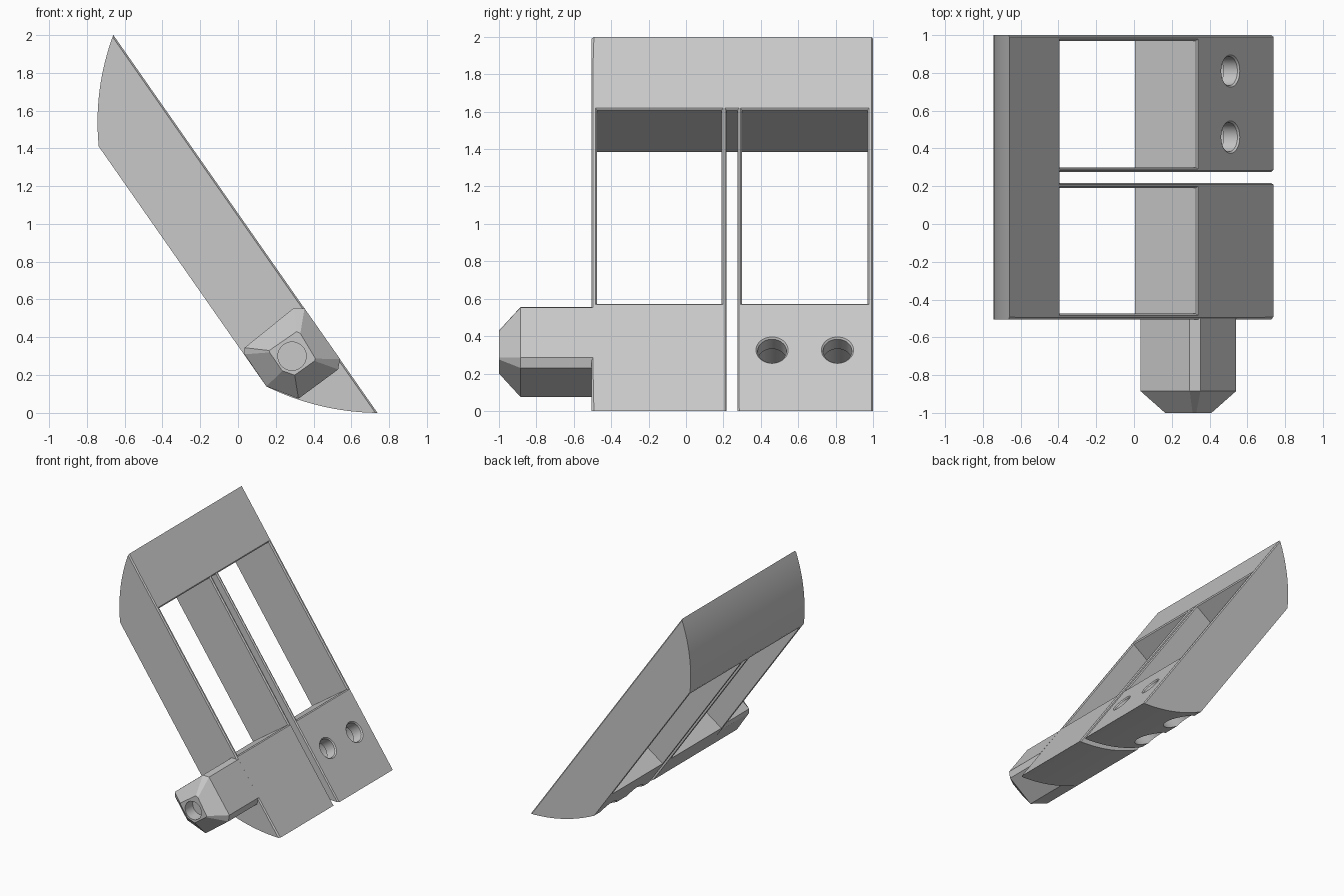
import bpy, bmesh, math
from mathutils import Vector, Matrix

cube = bpy.data.objects.get("Cube")
if cube:
    bpy.data.objects.remove(cube)

grey = bpy.data.materials.new("plain grey")
grey.use_nodes = True
COLOUR = (0.58, 0.58, 0.58, 1)
grey.diffuse_color = COLOUR
grey.node_tree.nodes["Principled BSDF"].inputs["Base Color"].default_value = COLOUR

# Directions of the leaning slab: along its face and out of its face
TOP, TIP = Vector((-0.66, 0, 2)), Vector((0.738, 0, 0))
slope = (TIP - TOP).normalized()
normal = Vector((-slope.z, 0, slope.x))


def make(name, bm):
    bmesh.ops.recalc_face_normals(bm, faces=bm.faces)
    mesh = bpy.data.meshes.new(name)
    bm.to_mesh(mesh)
    bm.free()
    mesh.materials.append(grey)
    ob = bpy.data.objects.new(name, mesh)
    bpy.context.collection.objects.link(ob)
    return ob


def loft(name, rings):
    """Skin rings of equal point count and cap both ends."""
    bm = bmesh.new()
    rows = [[bm.verts.new(p) for p in ring] for ring in rings]
    for a, b in zip(rows, rows[1:]):
        for i in range(len(a)):
            j = (i + 1) % len(a)
            bm.faces.new((a[i], a[j], b[j], b[i]))
    bm.faces.new(rows[0])
    bm.faces.new(rows[-1])
    return make(name, bm)


def at_y(points, y):
    return [Vector((p[0], y, p[-1])) for p in points]


def prism(name, points, y0, y1):
    return loft(name, [at_y(points, y0), at_y(points, y1)])


def rod(name, start, end, radius):
    axis = end - start
    turn = axis.to_track_quat('Z', 'Y').to_matrix().to_4x4()
    bm = bmesh.new()
    bmesh.ops.create_cone(bm, cap_ends=True, segments=40, radius1=radius,
                          radius2=radius, depth=axis.length,
                          matrix=Matrix.Translation((start + end) / 2) @ turn)
    return make(name, bm)


def arc(a, b, bulge, steps=16):
    """Shallow arc from a to b, bulging to the left of travel."""
    side = Vector((a.z - b.z, 0, b.x - a.x)).normalized()
    return [a.lerp(b, i / steps) + side * bulge * 4 * (i / steps) * (1 - i / steps)
            for i in range(steps + 1)]


def cut(ob, cutters):
    bpy.context.view_layer.objects.active = ob
    for c in cutters:
        c.hide_render = True
        mod = ob.modifiers.new("cut", 'BOOLEAN')
        mod.operation, mod.solver, mod.object = 'DIFFERENCE', 'EXACT', c
        bpy.ops.object.modifier_apply(modifier=mod.name)
        bpy.data.objects.remove(c)


def smooth(ob, degrees):
    bpy.ops.object.select_all(action='DESELECT')
    ob.select_set(True)
    bpy.context.view_layer.objects.active = ob
    bpy.ops.object.shade_smooth_by_angle(angle=math.radians(degrees))


# Leaning slab with outward curved upper back and underside
back_top, back_low = Vector((-0.737, 0, 1.41)), Vector((0.15, 0, 0.14))
upper_curve = arc(TOP, back_top, -0.034)
lower_curve = arc(back_low, TIP, -0.034)
body = prism("slab_body", upper_curve + lower_curve, -0.505, 1.0)

# Openings cut square to the face: two windows and the open slot
high, low = Vector((-0.39, 0, 1.613)), Vector((0.335, 0, 0.577))
past = high + slope * 2.6


def opening(end, y0, y1):
    pts = [high + normal * 0.2, high - normal * 0.9, end - normal * 0.9, end + normal * 0.2]
    return prism("opening_cutter", pts, y0, y1)


cutters = [opening(low, -0.475, 0.19), opening(low, 0.30, 0.97), opening(past, 0.217, 0.275)]

# Screw holes with wide recesses on the underside
for y in (0.46, 0.81):
    c = Vector((0.512, y, 0.326))
    cutters.append(rod("hole_cutter", c + normal * 0.2, c - normal * 0.7, 0.077))
    cutters.append(rod("recess_cutter", c - normal * 0.1, c - normal * 0.7, 0.12))
cut(body, cutters)

# Fine chamfer wherever the face meets a wall at a right angle
bm = bmesh.new()
bm.from_mesh(body.data)
bmesh.ops.remove_doubles(bm, verts=bm.verts, dist=0.0001)
bm.normal_update()
edges = []
for e in bm.edges:
    facing = sorted(f.normal.dot(normal) for f in e.link_faces)
    if len(facing) == 2 and abs(facing[0]) < 0.05 and facing[1] > 0.99:
        edges.append(e)
bmesh.ops.bevel(bm, geom=edges, offset=0.009, segments=1, affect='EDGES', clamp_overlap=False)
bm.to_mesh(body.data)
bm.free()
smooth(body, 25)

# Faceted side peg with a tapered end and a shallow round recess
outer = [(0.035, 0.345), (0.035, 0.31), (0.15, 0.14), (0.32, 0.075),
         (0.53, 0.23), (0.54, 0.285), (0.352, 0.553), (0.295, 0.555)]
inner = [(0.165, 0.33), (0.167, 0.32), (0.235, 0.222), (0.30, 0.2),
         (0.405, 0.275), (0.41, 0.287), (0.33, 0.42), (0.31, 0.43)]
peg = loft("side_peg", [at_y(outer, -0.497), at_y(outer, -0.885), at_y(inner, -1.0)])
cut(peg, [rod("peg_hole_cutter", Vector((0.286, -1.2, 0.30)), Vector((0.286, -0.9, 0.30)), 0.075)])
smooth(peg, 12)
